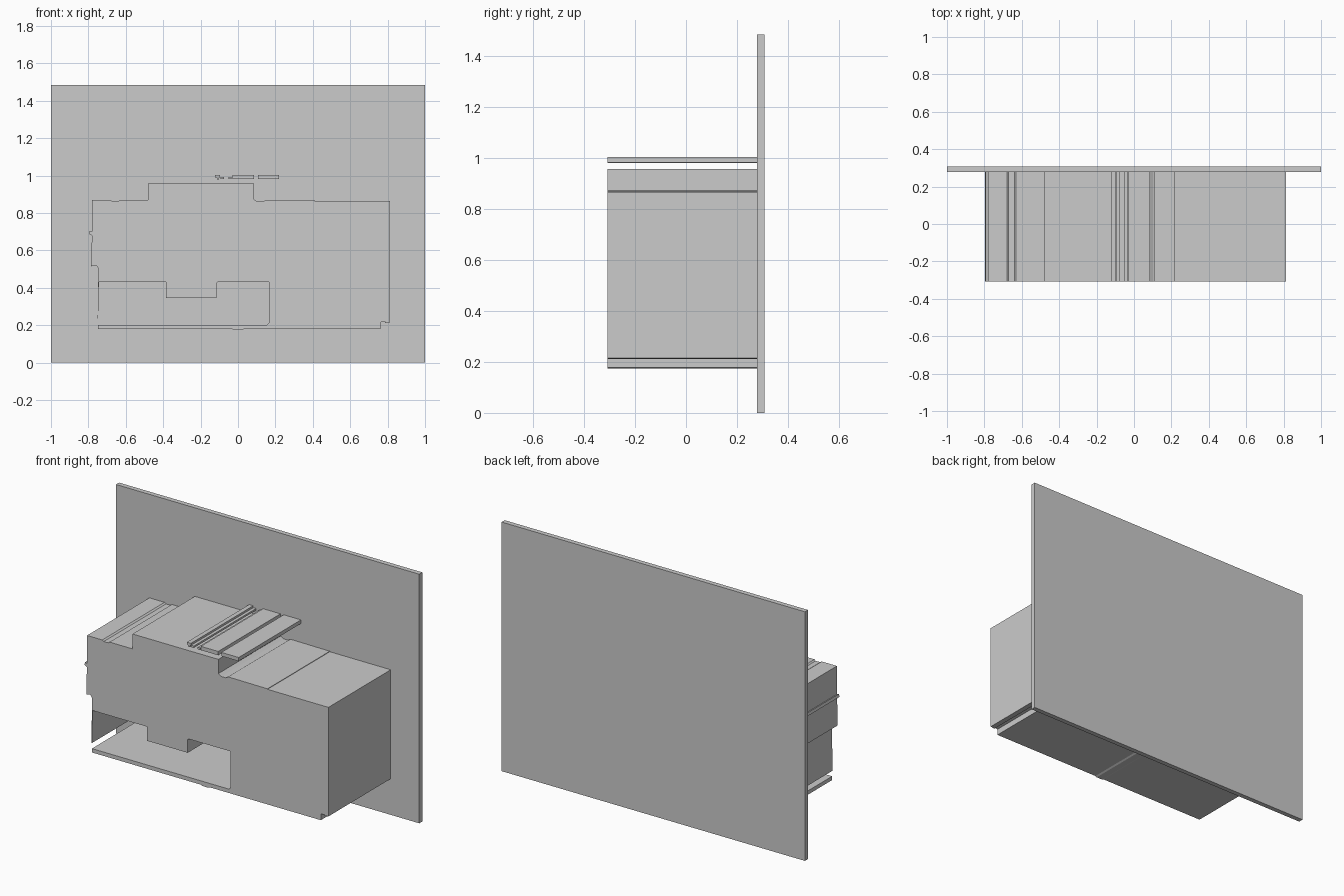
import bpy, bmesh
from mathutils import Vector

FRONT, WALL, BACK = -0.308, 0.279, 0.308


def extrude_profile(name, points, y0, y1):
    """Solid made by sweeping a closed x-z outline from y0 to y1."""
    bm = bmesh.new()
    face = bm.faces.new([bm.verts.new((x, y0, z)) for x, z in points])
    swept = bmesh.ops.extrude_face_region(bm, geom=[face], use_keep_orig=True)
    verts = [g for g in swept["geom"] if isinstance(g, bmesh.types.BMVert)]
    bmesh.ops.translate(bm, verts=verts, vec=Vector((0, y1 - y0, 0)))
    bmesh.ops.recalc_face_normals(bm, faces=bm.faces)
    # concave caps are triangulated so they fill cleanly
    bmesh.ops.triangulate(bm, faces=[f for f in bm.faces if len(f.verts) > 4])
    mesh = bpy.data.meshes.new(name)
    bm.to_mesh(mesh)
    bm.free()
    obj = bpy.data.objects.new(name, mesh)
    bpy.context.collection.objects.link(obj)
    return obj


def rect(x0, x1, z0, z1):
    return [(x0, z0), (x1, z0), (x1, z1), (x0, z1)]


# Back plate
extrude_profile("back_plate", rect(-1, 1, 0, 1.485), WALL, BACK)

# Main block: stepped top, small edge nicks, open recess at the lower left
top = [(-0.78, 0.868), (-0.68, 0.868), (-0.67, 0.861), (-0.64, 0.861),
       (-0.632, 0.868), (-0.48, 0.868), (-0.48, 0.957), (0.086, 0.957),
       (0.086, 0.872), (0.105, 0.86), (0.135, 0.86), (0.15, 0.87),
       (0.41, 0.868), (0.41, 0.865), (0.812, 0.865)]
bottom = [(0.812, 0.215), (0.785, 0.211), (0.785, 0.22), (0.762, 0.215),
          (0.762, 0.179), (0.03, 0.179), (0.02, 0.174), (-0.02, 0.174),
          (-0.03, 0.179), (-0.748, 0.179)]
recess = [(-0.748, 0.202), (0.155, 0.202), (0.166, 0.212), (0.166, 0.43),
          (-0.11, 0.43), (-0.116, 0.424), (-0.116, 0.346), (-0.385, 0.346),
          (-0.385, 0.43), (-0.744, 0.43), (-0.748, 0.235)]
left = [(-0.75, 0.235), (-0.748, 0.505), (-0.758, 0.52), (-0.785, 0.515),
        (-0.781, 0.68), (-0.797, 0.688), (-0.793, 0.705), (-0.781, 0.7)]
extrude_profile("main_block", top + bottom + recess + left, FRONT, WALL)

# Slim bars floating above the block
bars = [(-0.122, -0.095, 0.99, 1.004), (-0.113, -0.102, 0.98, 0.99),
        (-0.094, -0.076, 0.982, 0.993), (-0.05, -0.034, 0.981, 0.993),
        (-0.03, 0.085, 0.981, 1.004), (0.106, 0.22, 0.982, 1.004)]
for i, b in enumerate(bars):
    extrude_profile(f"top_bar_{i + 1}", rect(*b), FRONT, WALL)
